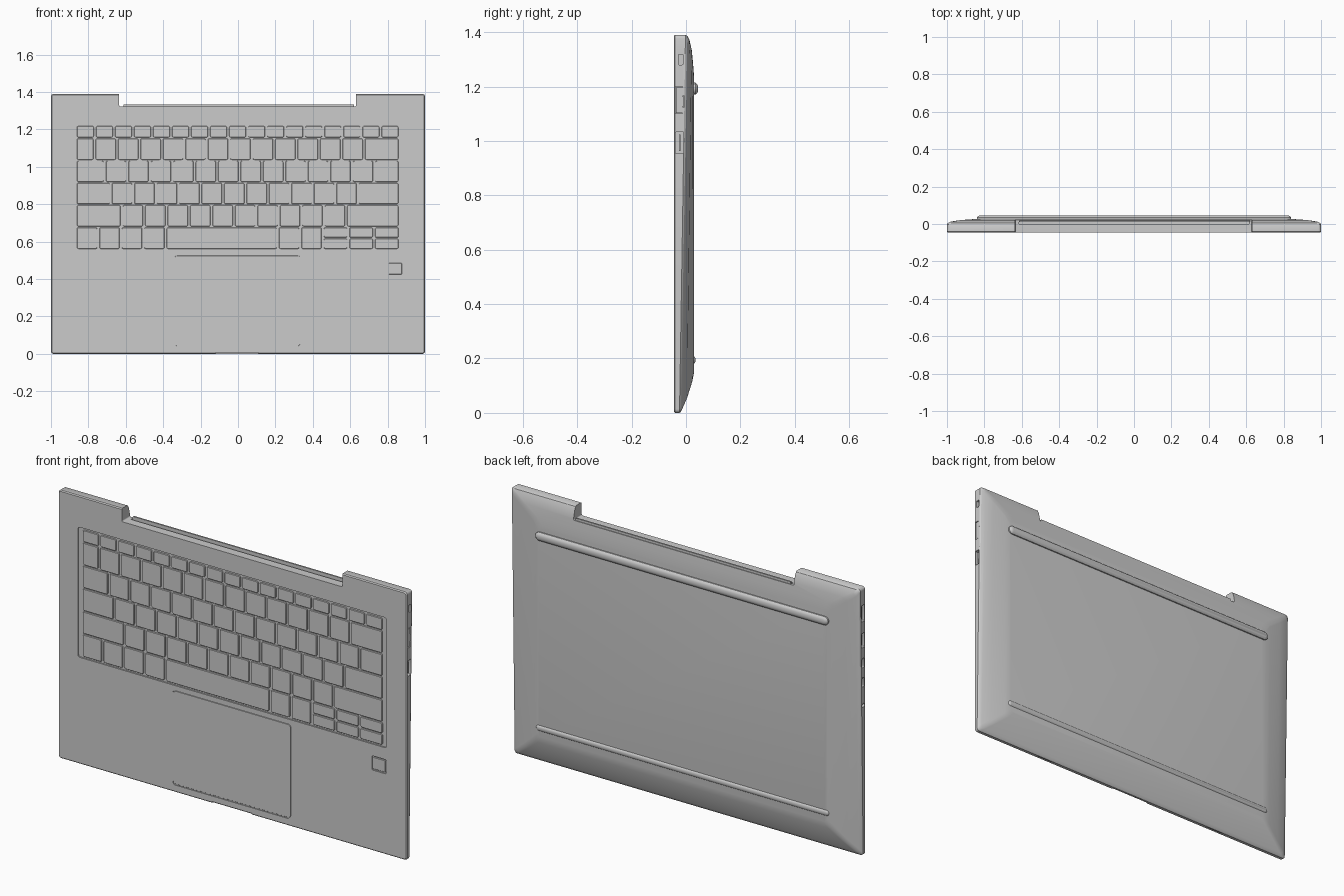
import bpy, bmesh, math

if "Cube" in bpy.data.objects:
    bpy.data.objects.remove(bpy.data.objects["Cube"])

FRONT = -0.045


def rrect(a0, a1, b0, b1, r, n=4):
    """Rounded rectangle as 2D points."""
    r = min(r, (a1 - a0) / 2 - 1e-4, (b1 - b0) / 2 - 1e-4)
    pts = []
    for ca, cb, start in ((a1 - r, b1 - r, 0), (a0 + r, b1 - r, 90),
                          (a0 + r, b0 + r, 180), (a1 - r, b0 + r, 270)):
        for i in range(n + 1):
            t = math.radians(start + 90 * i / n)
            pts.append((ca + r * math.cos(t), cb + r * math.sin(t)))
    return pts


def facing(pts, y):
    return [(a, y, b) for a, b in pts]


def sideways(pts, x):
    return [(x, a, b) for a, b in pts]


def loft(bm, loops):
    """Closed solid through equal-length point loops."""
    rings = [[bm.verts.new(p) for p in loop] for loop in loops]
    n = len(rings[0])
    faces = [bm.faces.new(rings[0]), bm.faces.new(rings[-1])]
    for r0, r1 in zip(rings, rings[1:]):
        for i in range(n):
            j = (i + 1) % n
            faces.append(bm.faces.new((r0[i], r0[j], r1[j], r1[i])))
    bmesh.ops.recalc_face_normals(bm, faces=faces)


def make(name, solids):
    """One object from a list of lofted solids."""
    bm = bmesh.new()
    for loops in solids:
        loft(bm, loops)
    me = bpy.data.meshes.new(name)
    bm.to_mesh(me)
    bm.free()
    ob = bpy.data.objects.new(name, me)
    bpy.context.collection.objects.link(ob)
    return ob


def smooth(ob):
    bpy.ops.object.select_all(action='DESELECT')
    ob.select_set(True)
    bpy.context.view_layer.objects.active = ob
    bpy.ops.object.shade_smooth_by_angle(angle=math.radians(30))


def cut(ob, solids):
    cutter = make("cutter", solids)
    cutter.hide_render = True
    mod = ob.modifiers.new("cut", 'BOOLEAN')
    mod.operation, mod.solver, mod.object = 'DIFFERENCE', 'EXACT', cutter
    bpy.context.view_layer.objects.active = ob
    bpy.ops.object.modifier_apply(modifier=mod.name)
    bpy.data.objects.remove(cutter)


def block(x0, x1, y0, y1, z0, z1, r=0.004):
    pts = rrect(x0, x1, z0, z1, r)
    return [facing(pts, y0), facing(pts, y1)]


def panel(x0, x1, z0, z1, back, front, r, bev=0.002):
    """Plate with a softened front edge."""
    inner = rrect(x0 + bev, x1 - bev, z0 + bev, z1 - bev, max(r - bev, 0.001))
    outer = rrect(x0, x1, z0, z1, r)
    return [facing(outer, back), facing(outer, front + bev), facing(inner, front)]


# Shell: half width, bottom, top, depth at bottom, depth at top, corner radius
sections = [
    (0.995, 0.005, 1.385, FRONT, FRONT, 0.010),
    (1.000, 0.000, 1.390, -0.040, -0.040, 0.014),
    (1.000, 0.000, 1.390, -0.024, -0.002, 0.014),
    (0.996, 0.004, 1.386, -0.019, 0.005, 0.016),
    (0.980, 0.016, 1.370, -0.013, 0.013, 0.020),
    (0.930, 0.055, 1.335, 0.004, 0.021, 0.022),
    (0.860, 0.115, 1.285, 0.023, 0.026, 0.025),
    (0.830, 0.145, 1.245, 0.029, 0.029, 0.025),
]
loops = []
for hw, z0, z1, yb, yt, r in sections:
    loops.append([(a, yb + (yt - yb) * (b - z0) / (z1 - z0), b)
                  for a, b in rrect(-hw, hw, z0, z1, r)])
shell = make("base_shell", [loops])

# Hinge notch in the rear edge
cut(shell, [block(-0.635, 0.630, -0.1, 0.1, 1.322, 1.50, 0.006)])

# Recesses for keyboard, touchpad, sensor, hinge slot, finger lip and ports
jaw = [(-0.038, 1.10), (-0.012, 1.10), (-0.012, 1.125), (-0.005, 1.125),
       (-0.005, 1.165), (-0.012, 1.165), (-0.012, 1.20), (-0.038, 1.20)]
pockets = [
    block(-0.888, 0.885, -0.06, -0.038, 0.553, 1.228, 0.012),
    block(-0.343, 0.337, -0.06, -0.041, 0.037, 0.530, 0.015),
    block(0.800, 0.882, -0.06, -0.039, 0.418, 0.492, 0.006),
    block(-0.615, 0.615, 0.000, 0.012, 1.300, 1.340, 0.001),
    block(-0.120, 0.110, -0.06, -0.034, -0.02, 0.008, 0.002),
    [sideways(jaw, 0.96), sideways(jaw, 1.05)],
]
for s in (-1, 1):
    c = s * 0.55
    pockets.append(block(c - 0.05, c + 0.05, -0.037, -0.030, -0.02, 0.004, 0.001))
right_ports = [(-0.028, -0.011, 1.280, 1.318), (-0.038, -0.009, 0.953, 1.033)]
left_ports = [(-0.036, -0.012, 1.215, 1.300), (-0.036, -0.012, 1.080, 1.155),
              (-0.031, -0.016, 0.975, 1.025), (-0.031, -0.016, 0.875, 0.925),
              (-0.035, -0.015, 0.770, 0.790)]
for s, ports in ((1, right_ports), (-1, left_ports)):
    for i, (y0, y1, z0, z1) in enumerate(ports):
        radius = 0.01 if s < 0 and i > 1 else 0.003
        pts = rrect(y0, y1, z0, z1, radius)
        pockets.append([sideways(pts, s * 0.955), sideways(pts, s * 1.05)])
cut(shell, pockets)
smooth(shell)

# Port inserts
tongues = []
for s, ports in ((1, right_ports[1:]), (-1, left_ports[:4])):
    for y0, y1, z0, z1 in ports:
        m = (y0 + y1) / 2
        pts = rrect(m - 0.003, m + 0.004, z0 + 0.01, z1 - 0.01, 0.001, 1)
        tongues.append([sideways(pts, s * 0.95), sideways(pts, s * 0.992)])
make("port_tongues", tongues)
plug = [(-0.023 + (a + 0.023) * 0.88, 1.15 + (b - 1.15) * 0.94) for a, b in jaw]
make("network_port_jaw", [[sideways(plug, 0.955), sideways(plug, 0.998)]])

# Hinge rail standing in the notch
smooth(make("hinge_rail", [block(-0.612, 0.620, 0.011, 0.019, 1.300, 1.334, 0.003)]))

# Keyboard: each row is bottom, top and key widths
U = 0.12
rows = [
    (1.158, 1.218, [1.73 / 17] * 17),
    (1.038, 1.152, [0.10] + [U] * 12 + [0.19]),
    (0.920, 1.032, [0.155] + [U] * 12 + [0.135]),
    (0.801, 0.914, [0.187] + [U] * 11 + [0.223]),
    (0.682, 0.795, [0.245] + [U] * 10 + [0.285]),
    (0.562, 0.676, [U] * 4 + [0.60] + [U] * 2 + [0.137] * 3),
]
keys = []
GAP = 0.006
for z0, z1, widths in rows:
    x = -0.867
    for w in widths:
        mid = (z0 + z1) / 2
        split = w == 0.137
        for b0, b1 in (((z0, mid - 0.003), (mid + 0.003, z1)) if split else ((z0, z1),)):
            keys.append(panel(x + GAP, x + w - GAP, b0, b1, -0.036, -0.0445, 0.008))
        x += w
smooth(make("keyboard_keys", keys))

# Touchpad and fingerprint sensor
smooth(make("touchpad", [panel(-0.338, 0.332, 0.042, 0.525, -0.039, -0.0440, 0.012, 0.001)]))
smooth(make("fingerprint_sensor", [panel(0.806, 0.876, 0.424, 0.486, -0.037, -0.0435, 0.004)]))


# Rubber feet strips on the underside
def foot(name, z, h, tip):
    strip = []
    for k, y in ((1, 0.020), (1, tip - 0.45 * h), (0.72, tip - 0.15 * h), (0.35, tip)):
        e = h * (1 - k)
        strip.append(facing(rrect(-0.84 + e, 0.84 - e, z - h * k, z + h * k, h * k, 6), y))
    smooth(make(name, [strip]))


foot("rear_foot", 1.192, 0.022, 0.045)
foot("front_foot", 0.195, 0.015, 0.035)
